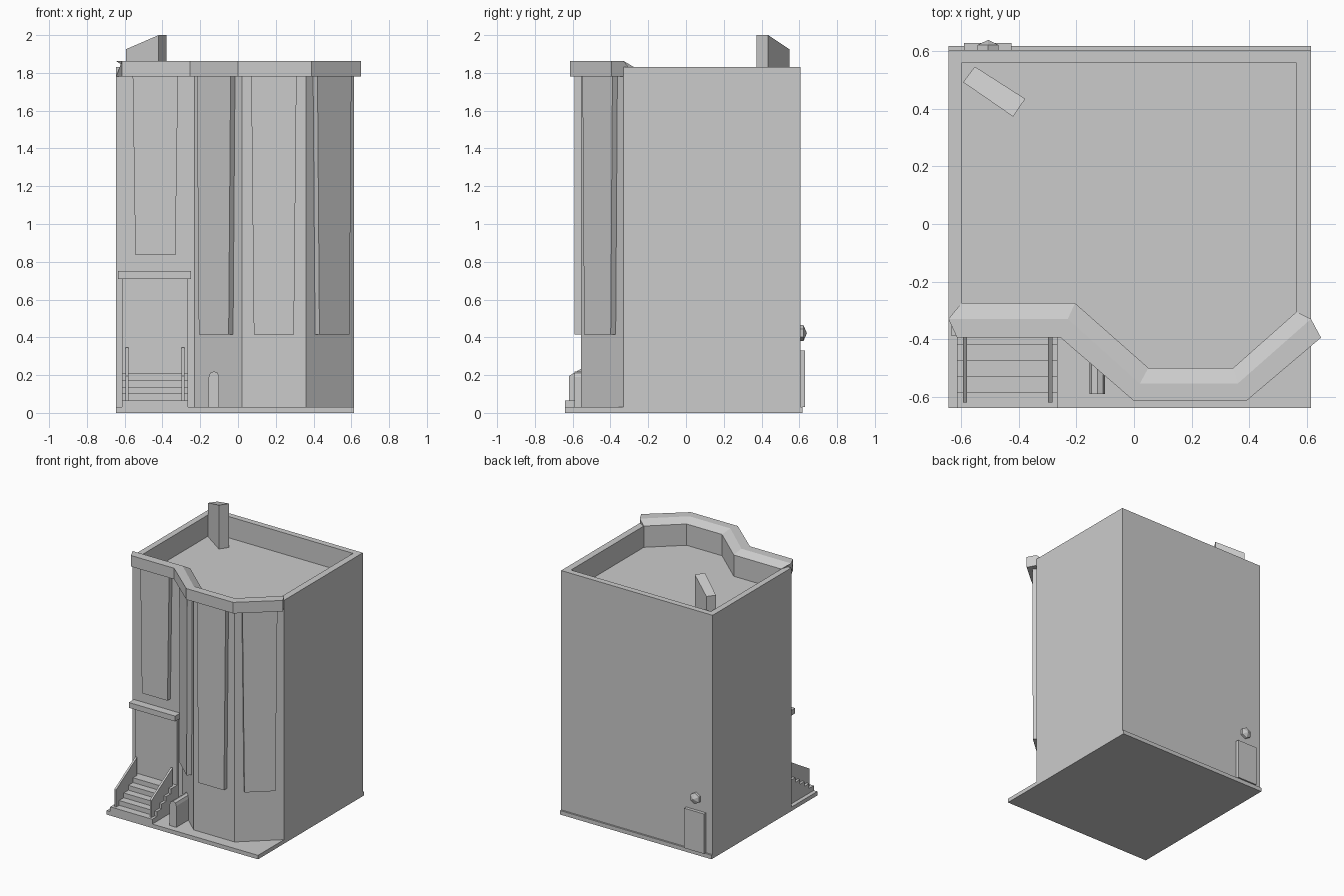
import bpy, bmesh
from math import pi, hypot
from mathutils import Vector

if "Cube" in bpy.data.objects:
    bpy.data.objects.remove(bpy.data.objects["Cube"])


def loft(name, loops, closed=True):
    """Skin a list of equal-length loops of 3D points and cap both ends."""
    bm = bmesh.new()
    rings = [[bm.verts.new(p) for p in loop] for loop in loops]
    n = len(rings[0])
    for a, b in zip(rings, rings[1:]):
        for i in range(n):
            j = (i + 1) % n
            bm.faces.new((a[i], a[j], b[j], b[i]))
    bm.faces.new(rings[0])
    bm.faces.new(rings[-1])
    bmesh.ops.recalc_face_normals(bm, faces=bm.faces)
    me = bpy.data.meshes.new(name)
    bm.to_mesh(me)
    bm.free()
    ob = bpy.data.objects.new(name, me)
    bpy.context.collection.objects.link(ob)
    return ob


def at_z(pts, z):
    return [(x, y, z) for x, y in pts]


def box(name, x0, x1, y0, y1, z0, z1):
    pts = [(x0, y0), (x1, y0), (x1, y1), (x0, y1)]
    return loft(name, [at_z(pts, z0), at_z(pts, z1)])


def side_profile(name, x0, x1, yz):
    """Extrude a (y, z) profile along x."""
    return loft(name, [[(x, y, z) for y, z in yz] for x in (x0, x1)])


# Ground slab
box("base_slab", -0.645, 0.615, -0.64, 0.618, 0, 0.03)

# House body with bay front, parapet rim and sunken roof
front = [(-0.645, -0.33), (-0.23, -0.33), (0.02, -0.555), (0.36, -0.555), (0.615, -0.33)]
inner = [(-0.60, -0.275), (-0.205, -0.275), (0.05, -0.50), (0.345, -0.50), (0.565, -0.305)]
outer_plan = front + [(0.615, 0.605), (-0.645, 0.605)]
inner_plan = inner + [(0.565, 0.56), (-0.60, 0.56)]
loft("house_body", [at_z(outer_plan, 0.02), at_z(outer_plan, 1.83),
                    at_z(inner_plan, 1.83), at_z(inner_plan, 1.67)])

# Cornice following the front, sloping down behind
edge = [(-0.615, -0.395), (-0.255, -0.395), (0.0, -0.615), (0.39, -0.615), (0.65, -0.395)]
loft("cornice", [[(*e, 1.78), (*e, 1.863), (*w, 1.863), (*i, 1.83), (*w, 1.78)]
                 for e, w, i in zip(edge, front, inner)])

# Tapered window panels, one per front wall segment
for k, z0 in enumerate((0.835, 0.415, 0.415, 0.415)):
    a, b = Vector(front[k]), Vector(front[k + 1])
    along = (b - a).normalized()
    out = Vector((along.y, -along.x))
    mid = (a + b) / 2
    loops = []
    for z, half in ((z0, 0.106), (1.79, 0.12)):
        pts = [mid + along * s * half + out * d
               for s, d in ((-1, -0.01), (1, -0.01), (1, 0.035), (-1, 0.035))]
        loops.append(at_z(pts, z))
    loft(f"window_panel_{k + 1}", loops)

# Front entrance
box("front_door", -0.615, -0.265, -0.345, -0.32, 0.03, 0.72)
box("door_canopy", -0.635, -0.25, -0.39, -0.32, 0.71, 0.75)

# Stairs
steps = [(-0.32, 0.0)]
for k in range(5):
    y = -0.64 + 0.055 * k
    steps += [(y, 0.0 if k == 0 else 0.03 + 0.036 * k), (y, 0.066 + 0.036 * k)]
steps.append((-0.32, 0.21))
side_profile("front_stairs", -0.615, -0.265, steps)
rail = [(-0.62, 0.06), (-0.62, 0.195), (-0.37, 0.345), (-0.37, 0.06)]
for side, x in (("left", -0.595), ("right", -0.299)):
    side_profile(f"stair_rail_{side}", x, x + 0.015, rail)

# Small round-topped side entrance
arch = [(-0.155, 0.03), (-0.10, 0.03), (-0.10, 0.19), (-0.108, 0.212), (-0.1275, 0.22),
        (-0.147, 0.212), (-0.155, 0.19)]
loft("side_entrance", [[(x, y, z) for x, z in arch] for y in (-0.59, -0.38)])

# Back door and faceted lamp
box("back_door", -0.59, -0.425, 0.59, 0.629, 0.03, 0.33)
bm = bmesh.new()
bmesh.ops.create_cone(bm, cap_ends=True, segments=6, radius1=0.042, radius2=0.042, depth=0.03)
top = max(bm.faces, key=lambda f: f.calc_center_median().z)
tip = bmesh.ops.poke(bm, faces=[top])["verts"][0]
tip.co.z += 0.018
me = bpy.data.meshes.new("back_lamp")
bm.to_mesh(me)
bm.free()
lamp = bpy.data.objects.new("back_lamp", me)
lamp.location = (-0.507, 0.607, 0.422)
lamp.rotation_euler = (-pi / 2, 0, 0)
bpy.context.collection.objects.link(lamp)

# Slant-topped chimney turned on the roof
plan = [(-0.594, 0.493), (-0.553, 0.547), (-0.378, 0.435), (-0.42, 0.373)]
loft("chimney", [at_z(plan, 1.66),
                 [(x, y, z) for (x, y), z in zip(plan, (1.925, 1.925, 2.0, 2.0))]])
